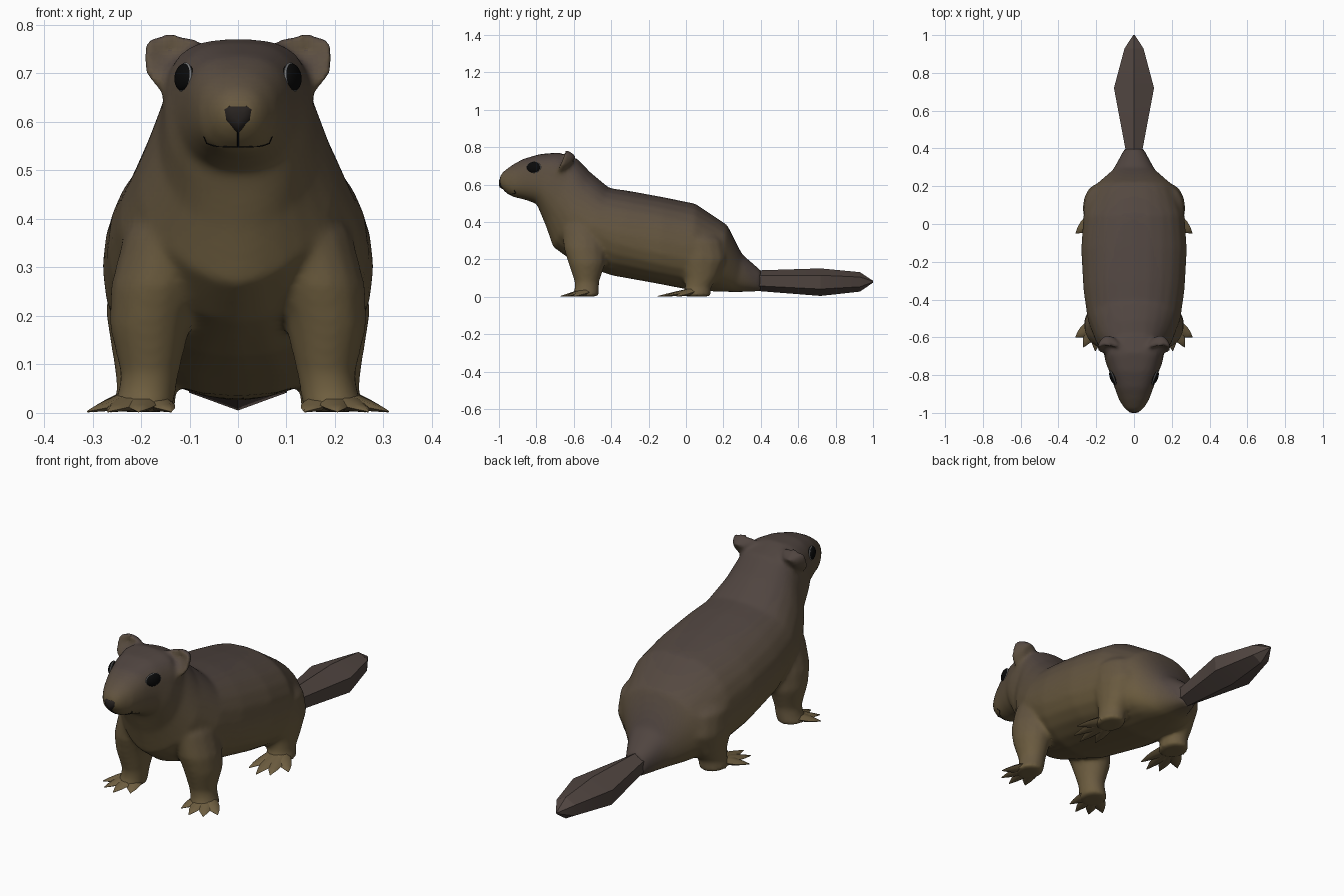
import bpy, bmesh, math
from mathutils import Vector

if "Cube" in bpy.data.objects:
    bpy.data.objects.remove(bpy.data.objects["Cube"])


def material(name, rgb):
    m = bpy.data.materials.new(name)
    m.diffuse_color = (*rgb, 1)
    m.use_nodes = True
    m.node_tree.nodes["Principled BSDF"].inputs["Base Color"].default_value = m.diffuse_color
    return m


BACK, BELLY = Vector((.080, .059, .051)), Vector((.165, .118, .052))
STEPS = 20
FUR = [material(f"fur_{i}", BELLY.lerp(BACK, i / (STEPS - 1))) for i in range(STEPS)]
BLACK = material("black", (.003, .003, .003))
NOSE = material("nose_dark", (.02, .016, .014))
RIM = material("eye_rim", (.2, .2, .2))


def select(*obs):
    bpy.ops.object.select_all(action='DESELECT')
    for o in obs:
        o.select_set(True)
    bpy.context.view_layer.objects.active = obs[0]


def loft(name, rings, mats, angle=60):
    """Skin a list of equal-length point rings and cap both ends."""
    bm = bmesh.new()
    rows = [[bm.verts.new(p) for p in r] for r in rings]
    n = len(rows[0])
    for a, b in zip(rows, rows[1:]):
        for i in range(n):
            bm.faces.new((a[i], a[(i + 1) % n], b[(i + 1) % n], b[i]))
    bm.faces.new(rows[0])
    bm.faces.new(rows[-1])
    bmesh.ops.recalc_face_normals(bm, faces=bm.faces)
    me = bpy.data.meshes.new(name)
    bm.to_mesh(me)
    bm.free()
    ob = bpy.data.objects.new(name, me)
    bpy.context.collection.objects.link(ob)
    for m in mats:
        me.materials.append(m)
    select(ob)
    bpy.ops.object.shade_smooth_by_angle(angle=math.radians(angle))
    return ob


def spow(v, p):
    return math.copysign(abs(v) ** p, v)


def section(ty, tz, by, bz, hw, p=.88, q=.88, n=24):
    """Tilted body section: top point, bottom point, half width, roundness above and below."""
    c, up = Vector((0, (ty + by) / 2, (tz + bz) / 2)), Vector((0, (ty - by) / 2, (tz - bz) / 2))
    pts = []
    for i in range(n):
        a = 2 * math.pi * i / n
        e = p if math.cos(a) > 0 else q
        pts.append(c + up * spow(math.cos(a), e) + Vector((hw * spow(math.sin(a), e), 0, 0)))
    return pts


def level_ring(s, x, y, z, rx, ry, n=14):
    return [Vector((s * (x + rx * math.cos(2 * math.pi * i / n)),
                    y + ry * math.sin(2 * math.pi * i / n), z)) for i in range(n)]


# torso, neck and head
sections = [(-1.0, .635, -.99, .59, .03), (-.98, .668, -.968, .562, .053),
            (-.93, .705, -.93, .535, .08), (-.87, .738, -.865, .52, .103, .8),
            (-.78, .764, -.80, .498, .128, .72), (-.68, .772, -.785, .465, .15, .65),
            (-.58, .738, -.75, .38, .164, .75, 1), (-.51, .665, -.71, .265, .205, .88, 1.15),
            (-.41, .582, -.60, .185, .246, .88, 1.2), (-.30, .566, -.40, .115, .268, .88, 1),
            (-.12, .533, -.15, .07, .28), (.05, .498, .03, .035, .268),
            (.22, .385, .17, .028, .215), (.30, .228, .27, .025, .112),
            (.40, .142, .40, .03, .05)]
body = loft("body", [section(*r) for r in sections], FUR)

# legs
front_leg = [(.10, -.51, .48, .07, .10), (.14, -.54, .37, .095, .125), (.17, -.54, .26, .093, .115),
             (.182, -.53, .18, .084, .10), (.182, -.53, .08, .06, .066),
             (.188, -.53, .04, .06, .066), (.20, -.54, .002, .066, .075)]
hind_leg = [(.15, .03, .38, .06, .08), (.18, .07, .30, .086, .13), (.19, .085, .2, .082, .13),
            (.19, .08, .1, .066, .088), (.19, .065, .05, .06, .07), (.195, .055, .002, .068, .08)]
blended = []
for s in (1, -1):
    for name, rows in (("front_leg", front_leg), ("hind_leg", hind_leg)):
        blended.append(loft(name, [level_ring(s, *r) for r in rows], FUR))

# shallow ears, filled in behind so that they run into the head
outline = ((.075, .768), (.14, .784), (.183, .775), (.195, .75), (.193, .703), (.168, .668), (.135, .65), (.09, .68))
for s in (1, -1):
    def ear_ring(k, dy):
        return [Vector((s * (.14 + (x - .14) * k), -.668 + dy + (z - .72) * .35, .72 + (z - .72) * k))
                for x, z in outline]
    blended.append(loft("ear", [ear_ring(.35, .008), ear_ring(.75, .002), ear_ring(1, -.004),
                                ear_ring(1, .016), ear_ring(.8, .035), ear_ring(.5, .06)], FUR))

# flat pointed toes spreading from each foot
def toe(s, start, tip):
    a, b = Vector((s * start[0], start[1], .028)), Vector((s * tip[0], tip[1], .003))
    d = b - a
    side = Vector((-d.y, d.x, 0)).normalized()
    rings = []
    for t, w, h in ((0, .04, .02), (.45, .032, .013), (.72, .021, .008), (1, .002, .002)):
        c = a + d * t
        rings.append([Vector((*(c + side * w * math.cos(k * math.pi / 3)).xy,
                              max(.001, c.z + h * math.sin(k * math.pi / 3)))) for k in range(6)])
    return loft("toe", rings, [FUR[2]], 70)


toe_tips = {"front": ((.19, -.54), ((.31, -.60), (.268, -.652), (.205, -.672), (.138, -.635))),
            "hind": ((.195, .02), ((.308, -.05), (.262, -.125), (.205, -.152), (.14, -.115)))}
for s in (1, -1):
    for start, tips in toe_tips.values():
        for tip in tips:
            toe(s, (start[0] + (tip[0] - start[0]) * .25, start[1]), tip)

# blend legs and ears into the body as one smooth skin
select(body, *blended)
bpy.ops.object.join()
rm = body.modifiers.new("blend", 'REMESH')
rm.mode, rm.voxel_size = 'VOXEL', .01
sm = body.modifiers.new("soften", 'SMOOTH')
sm.factor, sm.iterations = .5, 14
for m in [m.name for m in body.modifiers]:
    bpy.ops.object.modifier_apply(modifier=m)
body.data.materials.clear()
for m in FUR:
    body.data.materials.append(m)
for p in body.data.polygons:
    c = p.center
    t = .34 + .42 * p.normal.z + .2 * p.normal.y + .9 * (c.z - .3) + 5 * max(0, c.y - .22) - 2 * max(0, -.85 - c.y)
    p.material_index = round(max(0, min(1, t)) * (STEPS - 1))
    p.use_smooth = True

# flat-sided paddle tail
tail = []
for y, hw, top, bot in ((.33, .055, .15, .04), (.40, .046, .142, .03), (.72, .106, .152, .005),
                        (.93, .05, .132, .028), (1.0, .004, .086, .076)):
    mid, q = (top + bot) / 2, (top - bot) * .25
    tail.append([Vector(p) for p in ((0, y, top), (hw, y, mid + q), (hw * .95, y, mid - q), (0, y, bot),
                                     (-hw * .95, y, mid - q), (-hw, y, mid + q))])
loft("tail", tail, [FUR[-1]], 22)

# eyes with a thin pale rim
for s in (1, -1):
    for name, mat, size in (("eye", BLACK, (.016, .039, .029)), ("eye_rim", RIM, (.008, .041, .031))):
        bpy.ops.mesh.primitive_uv_sphere_add(segments=20, ring_count=12, location=(s * .111, -.814, .692),
                                             rotation=(0, -s * .12, -s * .36))
        eye = bpy.context.object
        eye.name, eye.scale = name, size
        eye.data.materials.append(mat)
        bpy.ops.object.shade_smooth()

# nose
nose = ((-.033, .628), (-.022, .637), (.022, .637), (.033, .628), (.028, .603), (0, .577), (-.028, .603))
loft("nose", [[Vector((x * k, y, .612 + (z - .612) * k)) for x, z in nose]
              for k, y in ((1, -.95), (1, -.983), (.75, -.997), (.3, -1.0))], [NOSE])

# mouth line laid onto the muzzle
bpy.context.view_layer.update()
paths = (((-.07, .57), (-.064, .556), (-.05, .551), (-.025, .549), (0, .549), (.025, .549),
          (.05, .551), (.064, .556), (.07, .57)), ((0, .58), (0, .565), (0, .55)))
cu = bpy.data.curves.new("mouth", 'CURVE')
cu.dimensions, cu.bevel_depth, cu.bevel_resolution = '3D', .002, 1
for path in paths:
    hits = []
    for x, z in path:
        ok, loc, _, _ = body.ray_cast(Vector((x, -2, z)), Vector((0, 1, 0)))
        if ok:
            hits.append(loc)
    sp = cu.splines.new('POLY')
    sp.points.add(len(hits) - 1)
    for pt, h in zip(sp.points, hits):
        pt.co = (*h, 1)
cu.materials.append(BLACK)
bpy.context.collection.objects.link(bpy.data.objects.new("mouth", cu))
